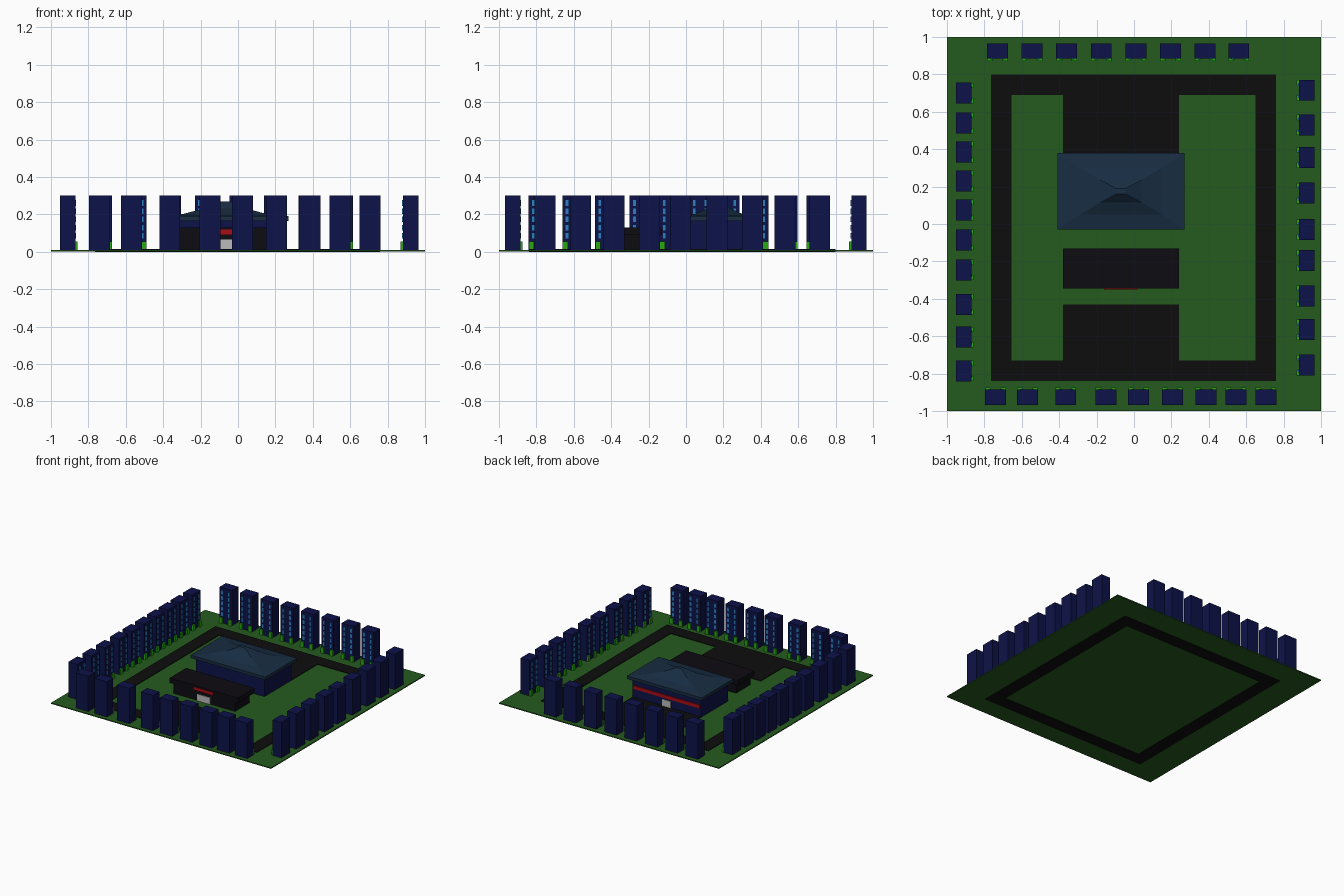
import bpy, bmesh
from mathutils import Matrix, Vector

if "Cube" in bpy.data.objects:
    bpy.data.objects.remove(bpy.data.objects["Cube"])


def material(name, rgb):
    m = bpy.data.materials.new(name)
    m.diffuse_color = (*rgb, 1)
    m.use_nodes = True
    m.node_tree.nodes["Principled BSDF"].inputs["Base Color"].default_value = m.diffuse_color
    return m


GRASS = material("grass", (.018, .105, .014))
ASPHALT = material("asphalt", (.004, .004, .004))
BLACK = material("black_wall", (.004, .0035, .006))
NAVY = material("navy_wall", (.004, .006, .065))
SLATE = material("slate_roof", (.009, .026, .055))
BLUE = material("window_blue", (.025, .22, .53))
RED = material("sign_red", (.4, .004, .008))
WHITE = material("door_white", (.5, .5, .5))
LEAF = material("hedge_green", (.02, .4, .005))


def finish(name, bm, mat):
    me = bpy.data.meshes.new(name)
    bm.to_mesh(me)
    bm.free()
    me.materials.append(mat)
    ob = bpy.data.objects.new(name, me)
    bpy.context.collection.objects.link(ob)
    return ob


def boxes(name, mat, items):
    """Each item is (x0, x1, y0, y1, z0, z1)."""
    bm = bmesh.new()
    for x0, x1, y0, y1, z0, z1 in items:
        c = Vector((x0 + x1, y0 + y1, z0 + z1)) / 2
        s = Matrix.Diagonal((abs(x1 - x0), abs(y1 - y0), abs(z1 - z0), 1))
        bmesh.ops.create_cube(bm, size=1, matrix=Matrix.Translation(c) @ s)
    return finish(name, bm, mat)


# Ground plate, ring road and paved forecourts
boxes("ground", GRASS, [(-1, 1, -1, 1, .002, .01)])
boxes("ring_road", ASPHALT, [
    (-.765, .76, .69, .80, 0, .015), (-.765, .76, -.84, -.73, 0, .015),
    (-.765, -.655, -.73, .69, 0, .015), (.65, .76, -.73, .69, 0, .015)])
boxes("forecourts", ASPHALT, [(-.38, .24, .34, .69, .008, .015),
                              (-.38, .24, -.73, -.43, .008, .015)])

# Front pavilion
boxes("pavilion_walls", BLACK, [(-.35, .21, -.34, -.15, .008, .09)])
boxes("pavilion_roof", BLACK, [(-.38, .24, -.345, -.13, .09, .13)])
boxes("pavilion_door", WHITE, [(-.13, -.01, -.346, -.338, .01, .065)])
boxes("pavilion_sign", RED, [(-.16, .02, -.35, -.343, .093, .118)])

# Main hall
boxes("hall_walls", NAVY, [(-.38, .24, 0, .35, .008, .168)])
boxes("hall_door", WHITE, [(-.11, -.03, .348, .356, .01, .07)])
boxes("hall_back_stripe", RED, [(-.375, .225, .348, .358, .085, .112)])

# Concave hipped roof: shrinking rectangles joined ring by ring
bm = bmesh.new()
profile = [(.34, .205, .165), (.34, .205, .19), (.22, .125, .203),
           (.11, .06, .232), (.025, .015, .27)]
rings = []
for hx, hy, z in profile:
    rings.append([bm.verts.new((-.07 + sx * hx, .175 + sy * hy, z))
                  for sx, sy in ((-1, -1), (1, -1), (1, 1), (-1, 1))])
for a, b in zip(rings, rings[1:]):
    for i in range(4):
        j = (i + 1) % 4
        bm.faces.new((a[i], a[j], b[j], b[i]))
bm.faces.new(rings[0][::-1])
bm.faces.new(rings[-1])
finish("hall_roof", bm, SLATE)

# Towers: four rows, each with windows and hedges on the inward side
HALF_W, HALF_D, TOP = .056, .041, .30
rows = {
    "left": (-.91, [.70, .54, .385, .23, .075, -.085, -.245, -.43, -.605, -.785]),
    "right": (.923, [.715, .53, .355, .165, -.02, -.195, -.385, -.565, -.755]),
    "back": (.925, [-.73, -.545, -.36, -.175, .01, .195, .38, .56]),
    "front": (-.927, [-.74, -.57, -.365, -.15, .025, .21, .40, .55, .705]),
}
# Right and front/back centres
rows["right"][1][4] = -.03
rows["front"] = (-.927, [-.74, -.57, -.365, -.15, .025, .205, .385, .545, .705])

for side, (line, centres) in rows.items():
    along_y = side in ("left", "right")
    inward = 1 if line < 0 else -1
    towers, windows, hedges = [], [], []

    def place(u0, u1, d0, d1, z0, z1):
        d0, d1 = sorted((line + inward * d0, line + inward * d1))
        return (d0, d1, u0, u1, z0, z1) if along_y else (u0, u1, d0, d1, z0, z1)

    for c in centres:
        towers.append(place(c - HALF_W, c + HALF_W, -HALF_D, HALF_D, .008, TOP))
        for s in (-1, 1):
            u = c + s * .031
            for k in range(5):
                z = .085 + k * .044
                windows.append(place(u - .0075, u + .0075, HALF_D - .004,
                                     HALF_D + .004, z - .015, z + .015))
            u = c + s * .041
            hedges.append(place(u - .014, u + .014, HALF_D - .004,
                                HALF_D + .012, .008, .055))
    boxes(side + "_towers", NAVY, towers)
    boxes(side + "_tower_windows", BLUE, windows)
    boxes(side + "_tower_hedges", LEAF, hedges)
